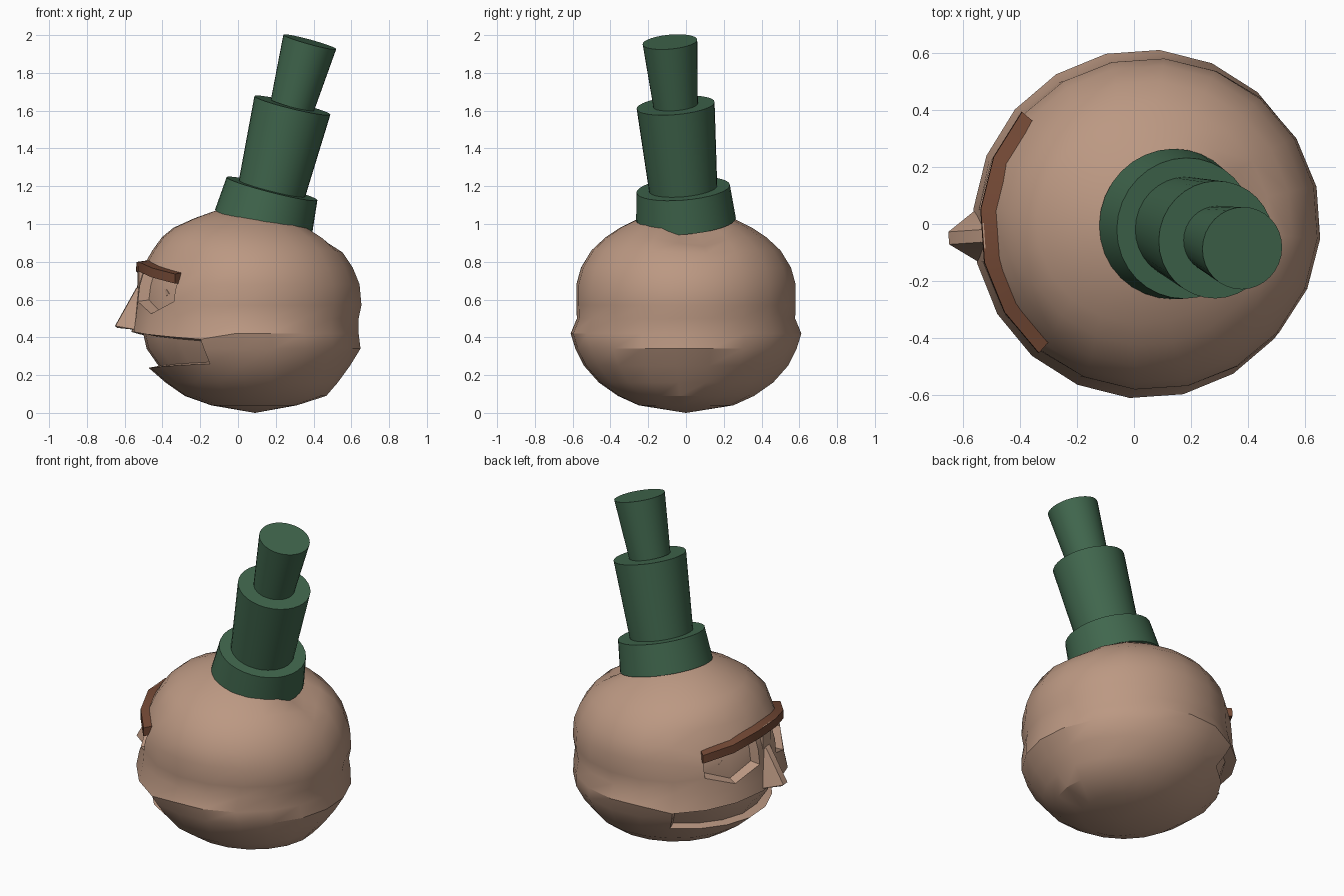
import bpy, bmesh, math
from mathutils import Vector

cube = bpy.data.objects.get("Cube")
if cube:
    bpy.data.objects.remove(cube)

CENTRE = Vector((0.06, 0, 0))
FACE = 184          # heading of the face, in degrees
SEGS = 20


def material(name, rgb):
    m = bpy.data.materials.new(name)
    m.use_nodes = True
    m.diffuse_color = (*rgb, 1)
    m.node_tree.nodes["Principled BSDF"].inputs["Base Color"].default_value = (*rgb, 1)
    return m


skin = material("skin", (0.50, 0.315, 0.225))
green = material("hat green", (0.052, 0.135, 0.075))
brown = material("brow brown", (0.17, 0.065, 0.035))


def finish(bm, name, mat):
    bmesh.ops.recalc_face_normals(bm, faces=bm.faces)
    me = bpy.data.meshes.new(name)
    bm.to_mesh(me)
    bm.free()
    me.materials.append(mat)
    ob = bpy.data.objects.new(name, me)
    bpy.context.collection.objects.link(ob)
    bpy.ops.object.select_all(action='DESELECT')
    ob.select_set(True)
    bpy.context.view_layer.objects.active = ob
    bpy.ops.object.shade_smooth_by_angle(angle=math.radians(30))
    return ob


def polar(r, a, z):
    """Point at radius r, angle a from the face direction and height z."""
    t = math.radians(FACE + a)
    return CENTRE + Vector((r * math.cos(t), r * math.sin(t), z))


def local(f, s, z):
    """Point f forward of the head axis, s sideways and at height z."""
    t = math.radians(FACE)
    c, n = math.cos(t), math.sin(t)
    return CENTRE + Vector((f * c - s * n, f * n + s * c, z))


def hull(points, name, mat):
    bm = bmesh.new()
    for p in points:
        bm.verts.new(p)
    bmesh.ops.convex_hull(bm, input=bm.verts)
    return finish(bm, name, mat)


# Head profile: height, front x, back x, half width
RINGS = [
    (0.04, -0.14, 0.31, 0.25), (0.09, -0.28, 0.465, 0.36),
    (0.16, -0.38, 0.525, 0.46), (0.25, -0.47, 0.59, 0.54),
    (0.34, -0.54, 0.645, 0.585), (0.42, -0.56, 0.635, 0.61),
    (0.50, -0.55, 0.635, 0.577), (0.57, -0.54, 0.65, 0.58),
    (0.68, -0.53, 0.64, 0.58), (0.77, -0.50, 0.605, 0.555),
    (0.86, -0.45, 0.55, 0.50), (0.93, -0.40, 0.475, 0.425),
    (0.98, -0.34, 0.40, 0.35), (1.03, -0.23, 0.30, 0.25),
    (1.07, -0.12, 0.18, 0.13)]


def feature_height(row, a, z):
    """Bend the rings in front so they outline the mouth and eye sockets."""
    a = abs(a)
    if a < 64:
        if row == 3:
            z = 0.235 + 0.025 * a / 63
        elif row == 5:
            z = 0.435 - 0.045 * a / 63
    if a < 46:
        if row == 7:
            z = 0.525 if 20 < a < 30 else 0.59
        elif row == 8:
            z = 0.68 - 0.03 * a / 45
        elif row == 9:
            z = 0.79 - 0.08 * a / 45
    return z


bm = bmesh.new()
angles = [9 + 360 / SEGS * k - 180 for k in range(SEGS)]
grid = []
for row, (z, front, back, half) in enumerate(RINGS):
    ring = []
    for a in angles:
        t = math.radians(FACE + a)
        x = (front + back) / 2 + 1.01 * (back - front) / 2 * math.cos(t)
        y = 1.005 * half * math.sin(t)
        h = feature_height(row, a, z)
        # shallow dent behind the hat
        if z > 0.7:
            h -= 0.075 * math.exp(-((x - 0.4) ** 2 + (y - 0.05) ** 2) / 0.016)
        ring.append(bm.verts.new((x, y, h)))
    grid.append(ring)
bottom = bm.verts.new((0.09, 0, 0))
top = bm.verts.new((0.04, 0, 1.08))
mouth, sockets = [], {-1: [], 1: []}
for k in range(SEGS):
    n = (k + 1) % SEGS
    mid = angles[k] + 9
    bm.faces.new((bottom, grid[0][n], grid[0][k]))
    bm.faces.new((top, grid[-1][k], grid[-1][n]))
    for row in range(len(RINGS) - 1):
        lo, hi = grid[row], grid[row + 1]
        f = bm.faces.new((lo[k], lo[n], hi[n], hi[k]))
        if row in (3, 4) and abs(mid) < 63:
            mouth.append(f)
        elif row in (7, 8) and 9 < abs(mid) < 45:
            sockets[1 if mid > 0 else -1].append(f)
bmesh.ops.recalc_face_normals(bm, faces=bm.faces)


def recess(faces, rim, depth):
    bmesh.ops.inset_region(bm, faces=faces, thickness=rim, use_boundary=True,
                           use_even_offset=True)
    for v in {v for f in faces for v in f.verts}:
        flat = Vector((v.co.x - CENTRE.x, v.co.y, 0))
        v.co -= flat.normalized() * depth


recess(mouth, 0.012, 0.06)
for side in sockets.values():
    recess(side, 0.012, 0.055)
finish(bm, "head", skin)

# Nose: narrow bridge, blunt tip and wide wings
nose = []
for s in (-1, 1):
    nose += [local(f, s * w, z) for f, w, z in (
        (0.60, 0.022, 0.66), (0.50, 0.07, 0.72), (0.712, 0.022, 0.46),
        (0.70, 0.022, 0.45), (0.60, 0.10, 0.44), (0.50, 0.11, 0.43))]
hull(nose, "nose", skin)

# Bridge between the sockets
hull([local(f, s, z) for z in (0.62, 0.80) for s in (-0.045, 0.045)
      for f in (0.5, 0.59)], "nose_bridge", skin)

# Almond eyes
for side, name in ((1, "left_eye"), (-1, "right_eye")):
    pts = []
    for i in range(6):
        t = i * math.pi / 3
        da = 4.3 * math.cos(t)
        z = 0.64 + 0.018 * math.sin(t) - 0.002 * da
        pts += [polar(r, side * (29 + da), z) for r in (0.50, 0.535)]
    hull(pts, name, skin)

# One brow running across both eyes
bm = bmesh.new()
loops = []
for a in range(-45, 46, 18):
    drop = 0.08 * abs(a) / 45
    loops.append([bm.verts.new(polar(r, a, z - drop)) for r, z in (
        (0.53, 0.765), (0.602, 0.765), (0.60, 0.815), (0.53, 0.825))])
for p, q in zip(loops, loops[1:]):
    for i in range(4):
        j = (i + 1) % 4
        bm.faces.new((p[i], p[j], q[j], q[i]))
bm.faces.new(loops[0])
bm.faces.new(loops[-1])
finish(bm, "brow", brown)


# Leaning stack of three flared drums
def drum(name, start, end, r1, r2):
    start, end = Vector(start), Vector(end)
    axis = end - start
    bm = bmesh.new()
    bmesh.ops.create_cone(bm, cap_ends=True, segments=32, radius1=r1,
                          radius2=r2, depth=axis.length)
    turn = Vector((0, 0, 1)).rotation_difference(axis)
    for v in bm.verts:
        v.co = turn @ v.co + (start + end) / 2
    finish(bm, name, green)


base, low, mid, tip = ((0.135, 0, 1.01), (0.18, -0.015, 1.187),
                       (0.288, -0.055, 1.628), (0.38, -0.085, 1.964))
drum("hat_base", base, low, 0.265, 0.248)
drum("hat_middle", low, mid, 0.181, 0.207)
drum("hat_top", mid, tip, 0.118, 0.145)
